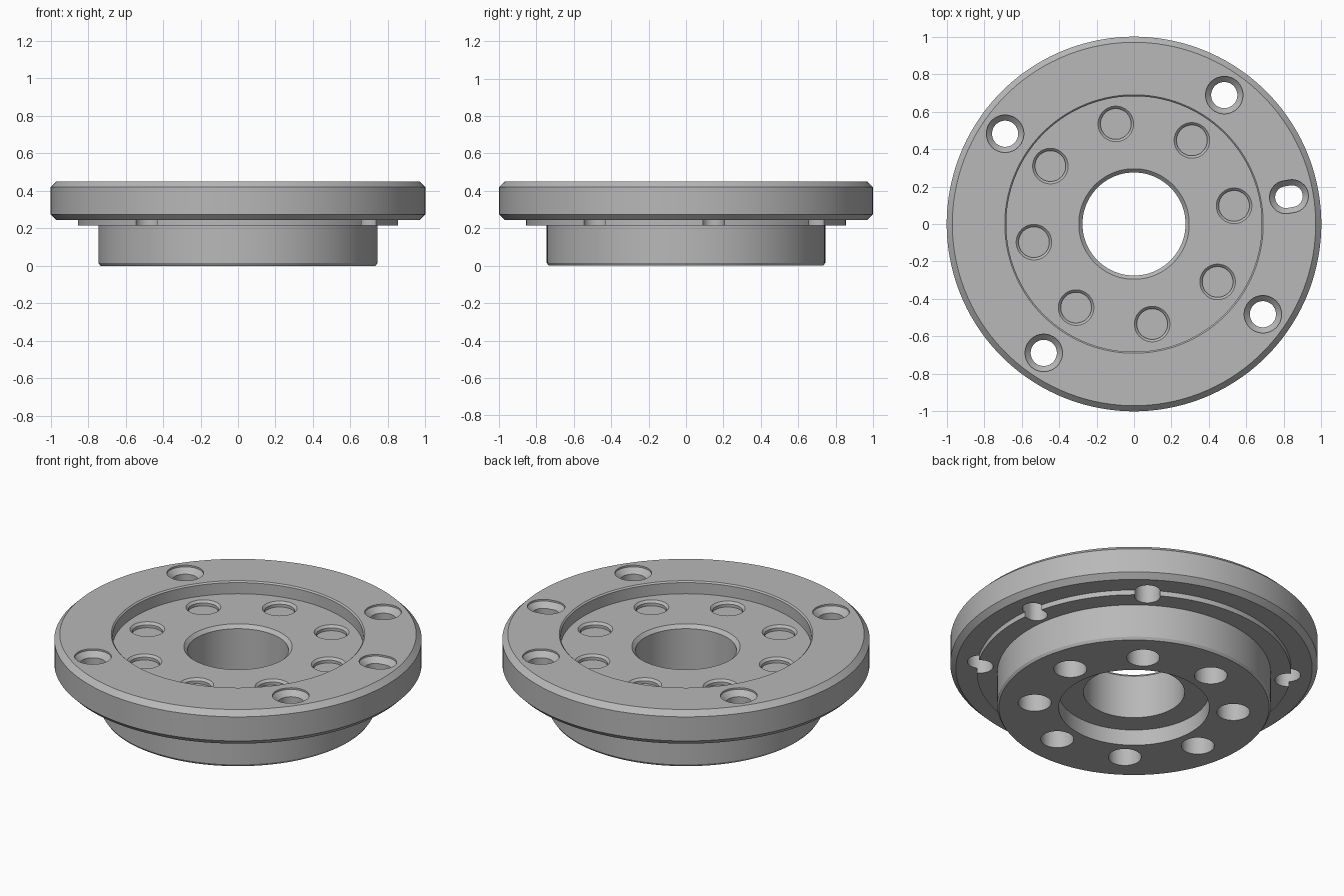
import bpy, bmesh
from math import cos, sin, pi, radians, copysign

old = bpy.data.objects.get("Cube")
if old:
    bpy.data.objects.remove(old)

steel = bpy.data.materials.new("steel_grey")
steel.use_nodes = True
grey = (0.48, 0.48, 0.48, 1)
steel.diffuse_color = grey
steel.node_tree.nodes["Principled BSDF"].inputs["Base Color"].default_value = grey


def lathe(bm, profile, segments, ring=False, radius=0, angle=0, stretch=0):
    """Turn (r, z) points; place at a polar position; stretch makes a radial slot."""
    a, rows = radians(angle), []
    for r, z in profile:
        row = []
        for i in range(segments):
            t = 2 * pi * (i + 0.5) / segments
            x = r * cos(t) + copysign(stretch, cos(t)) + radius
            y = r * sin(t)
            row.append(bm.verts.new((x * cos(a) - y * sin(a), x * sin(a) + y * cos(a), z)))
        rows.append(row)
    pairs = list(zip(rows, rows[1:]))
    if ring:
        pairs.append((rows[-1], rows[0]))
    else:
        bm.faces.new(rows[0][::-1])
        bm.faces.new(rows[-1])
    for low, high in pairs:
        for i in range(segments):
            j = (i + 1) % segments
            bm.faces.new((low[i], low[j], high[j], high[i]))


def finish(bm, name):
    bmesh.ops.recalc_face_normals(bm, faces=bm.faces)
    mesh = bpy.data.meshes.new(name)
    bm.to_mesh(mesh)
    bm.free()
    obj = bpy.data.objects.new(name, mesh)
    bpy.context.collection.objects.link(obj)
    mesh.materials.append(steel)
    return obj


# Turned body: boss, step, chamfered flange, top recess, bore, lower counterbore
bm = bmesh.new()
lathe(bm, [
    (0.41, 0), (0.735, 0), (0.745, 0.015), (0.745, 0.215),
    (0.855, 0.215), (0.855, 0.245), (0.97, 0.245), (1, 0.275),
    (1, 0.42), (0.97, 0.45), (0.69, 0.45), (0.682, 0.442),
    (0.682, 0.375), (0.295, 0.375), (0.275, 0.355), (0.275, 0.095), (0.41, 0.095),
], 128, ring=True)
flange = finish(bm, "flange_body")

# Hole cutters
bm = bmesh.new()
countersunk = [(0.07, 0.15), (0.07, 0.41), (0.1, 0.44), (0.1, 0.6)]
for k in range(4):
    lathe(bm, countersunk, 40, radius=0.84, angle=55 + 90 * k)
slot = [(r - 0.012, z) for r, z in countersunk]
lathe(bm, slot, 40, radius=0.84, angle=10, stretch=0.016)
for k in range(8):
    spot = dict(radius=0.543, angle=10.3 + 45 * k)
    lathe(bm, [(0.082, 0.345), (0.082, 0.362), (0.095, 0.375), (0.095, 0.5)], 40, **spot)
    lathe(bm, [(0.09, -0.1), (0.09, 0.315)], 40, **spot)
cutter = finish(bm, "hole_cutters")

# Cut the holes and shade
cut = flange.modifiers.new("holes", "BOOLEAN")
cut.operation = "DIFFERENCE"
cut.solver = "EXACT"
cut.object = cutter
bpy.ops.object.select_all(action="DESELECT")
flange.select_set(True)
bpy.context.view_layer.objects.active = flange
bpy.ops.object.modifier_apply(modifier=cut.name)
bpy.data.objects.remove(cutter)
bpy.ops.object.shade_smooth_by_angle(angle=radians(25))
